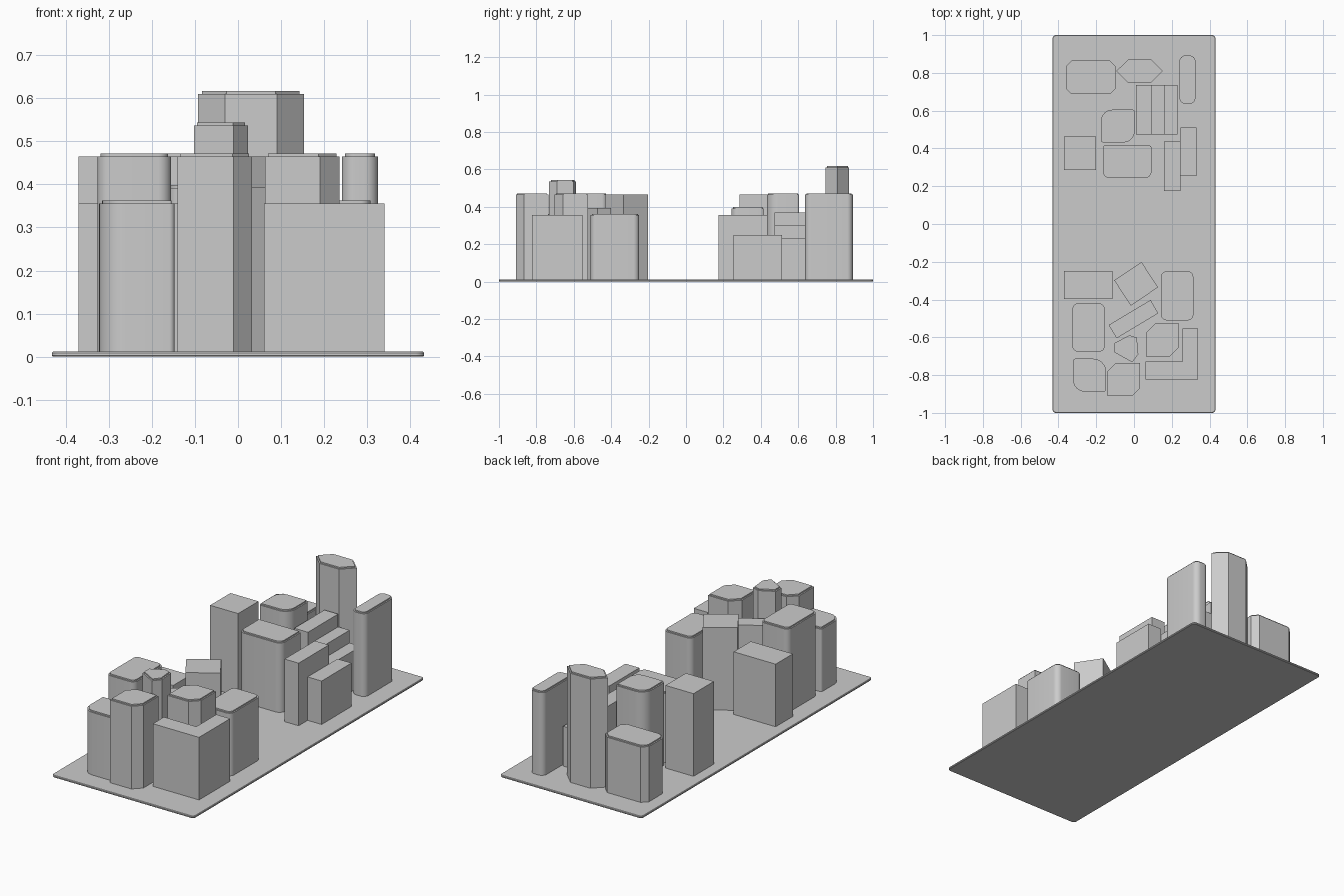
import bpy, bmesh
from mathutils import Vector

if "Cube" in bpy.data.objects:
    bpy.data.objects.remove(bpy.data.objects["Cube"])

BASE_TOP = 0.012
RIM_H, RIM_IN = 0.007, 0.007


def outline(corners, segs=6):
    """Counter-clockwise loop from (x, y, radius) corners; segs=1 gives chamfers."""
    n = len(corners)
    area = sum(corners[i][0] * corners[(i + 1) % n][1] - corners[(i + 1) % n][0] * corners[i][1]
               for i in range(n))
    if area < 0:
        corners = corners[::-1]
    loop = []
    for i, (x, y, r) in enumerate(corners):
        p = Vector((x, y))
        if r == 0:
            loop.append(p)
            continue
        a = (Vector(corners[i - 1][:2]) - p).normalized()
        b = (Vector(corners[(i + 1) % n][:2]) - p).normalized()
        s, e = p + a * r, p + b * r
        centre = s + e - p
        for k in range(segs + 1):
            d = s.lerp(e, k / segs) - centre
            loop.append(centre + d.normalized() * r if segs > 1 else s.lerp(e, k))
    return loop


def inset(loop, d):
    """Move every edge of a counter-clockwise loop inwards by d."""
    out = []
    for i, p in enumerate(loop):
        u = (p - loop[i - 1]).normalized()
        v = (loop[(i + 1) % len(loop)] - p).normalized()
        m = Vector((-u.y - v.y, u.x + v.x)).normalized()
        out.append(p + m * d / max(0.3, m.dot(Vector((-u.y, u.x)))))
    return out


def stack(name, layers, smooth=False):
    """Closed solid through a list of (loop, z) layers."""
    bm = bmesh.new()
    rings = [[bm.verts.new((p.x, p.y, z)) for p in loop] for loop, z in layers]
    n = len(rings[0])
    bm.faces.new(rings[0][::-1])
    bm.faces.new(rings[-1])
    for lo, hi in zip(rings, rings[1:]):
        for i in range(n):
            j = (i + 1) % n
            bm.faces.new((lo[i], lo[j], hi[j], hi[i]))
    me = bpy.data.meshes.new(name)
    bm.to_mesh(me)
    bm.free()
    ob = bpy.data.objects.new(name, me)
    bpy.context.collection.objects.link(ob)
    if smooth:
        bpy.ops.object.select_all(action='DESELECT')
        ob.select_set(True)
        bpy.context.view_layer.objects.active = ob
        bpy.ops.object.shade_smooth_by_angle()
    return ob


def rect(x0, x1, y0, y1, r=(0, 0, 0, 0)):
    """Radii: front left, front right, back right, back left."""
    return [(x0, y0, r[0]), (x1, y0, r[1]), (x1, y1, r[2]), (x0, y1, r[3])]


def block(name, corners, h):
    loop = outline(corners)
    stack(name, [(loop, BASE_TOP), (loop, h)])


def tower(name, corners, h, segs=6):
    """Block with a slightly stepped-in roof slab."""
    loop = outline(corners, segs)
    top = inset(loop, RIM_IN)
    stack(name, [(loop, BASE_TOP), (loop, h), (top, h), (top, h + RIM_H)], smooth=segs > 1)


def flat(points):
    return [(x, y, 0) for x, y in points]


# Ground plate with softened edges
plate = outline(rect(-0.432, 0.432, -1, 1, (0.02,) * 4))
edge = inset(plate, 0.003)
stack("ground_plate", [(edge, 0), (plate, 0.003), (plate, 0.009), (edge, BASE_TOP)], smooth=True)

# Back district: rounded and faceted towers
tower("back_chamfered_tower", rect(-0.36, -0.097, 0.687, 0.865, (0.03,) * 4), 0.315, segs=1)
tower("hexagon_tower", flat([(-0.093, 0.81), (-0.03, 0.747), (0.09, 0.747),
                             (0.153, 0.81), (0.09, 0.872), (-0.03, 0.872)]), 0.61)
tower("back_slim_tower", rect(0.241, 0.325, 0.637, 0.892, (0.03,) * 4), 0.465)
tower("back_curved_tower", rect(-0.175, 0.004, 0.432, 0.605, (0.012, 0.06, 0.012, 0.06)), 0.465)
tower("back_rounded_tower", rect(-0.165, 0.092, 0.243, 0.415, (0.035, 0.035, 0.01, 0.01)), 0.392)

# Back district: stepped terrace and plain blocks
for i, (x0, x1, h) in enumerate([(0.01, 0.093, 0.37), (0.093, 0.162, 0.30), (0.162, 0.23, 0.23)]):
    block(f"terrace_step_{i + 1}", rect(x0, x1, 0.473, 0.735), h)
block("back_left_block", rect(-0.37, -0.2, 0.287, 0.463), 0.465)
block("back_inner_block", rect(0.16, 0.245, 0.175, 0.437), 0.355)
block("back_outer_block", rect(0.245, 0.33, 0.253, 0.512), 0.25)

# Front district: plain, turned and L-shaped blocks
block("front_left_block", rect(-0.37, -0.115, -0.397, -0.248), 0.355)
block("turned_block", flat([(0.04, -0.202), (0.128, -0.335), (-0.017, -0.432), (-0.105, -0.298)]), 0.465)
block("turned_slab", flat([(0.088, -0.402), (0.128, -0.473), (-0.092, -0.605), (-0.134, -0.535)]), 0.393)
block("corner_block", flat([(0.256, -0.553), (0.34, -0.553), (0.34, -0.823),
                            (0.06, -0.823), (0.06, -0.727), (0.256, -0.727)]), 0.355)

# Front district: rounded towers
tower("front_right_tower", rect(0.143, 0.314, -0.51, -0.25, (0.03,) * 4), 0.355)
tower("front_left_tower", rect(-0.326, -0.155, -0.676, -0.42, (0.03,) * 4), 0.465)
tower("front_curved_tower", rect(-0.322, -0.147, -0.887, -0.713, (0.06, 0.012, 0.07, 0.012)), 0.355)

# Front district: faceted towers
tower("irregular_tower", flat([(-0.102, -0.63), (-0.025, -0.589), (0.015, -0.602),
                               (0.023, -0.69), (-0.01, -0.732), (-0.102, -0.68)]), 0.536)
tower("front_cut_tower", rect(-0.14, 0.033, -0.91, -0.735, (0, 0.043, 0, 0.045)), 0.465, segs=1)
tower("inner_cut_tower", rect(0.063, 0.235, -0.702, -0.525, (0, 0.045, 0, 0.05)), 0.465, segs=1)
